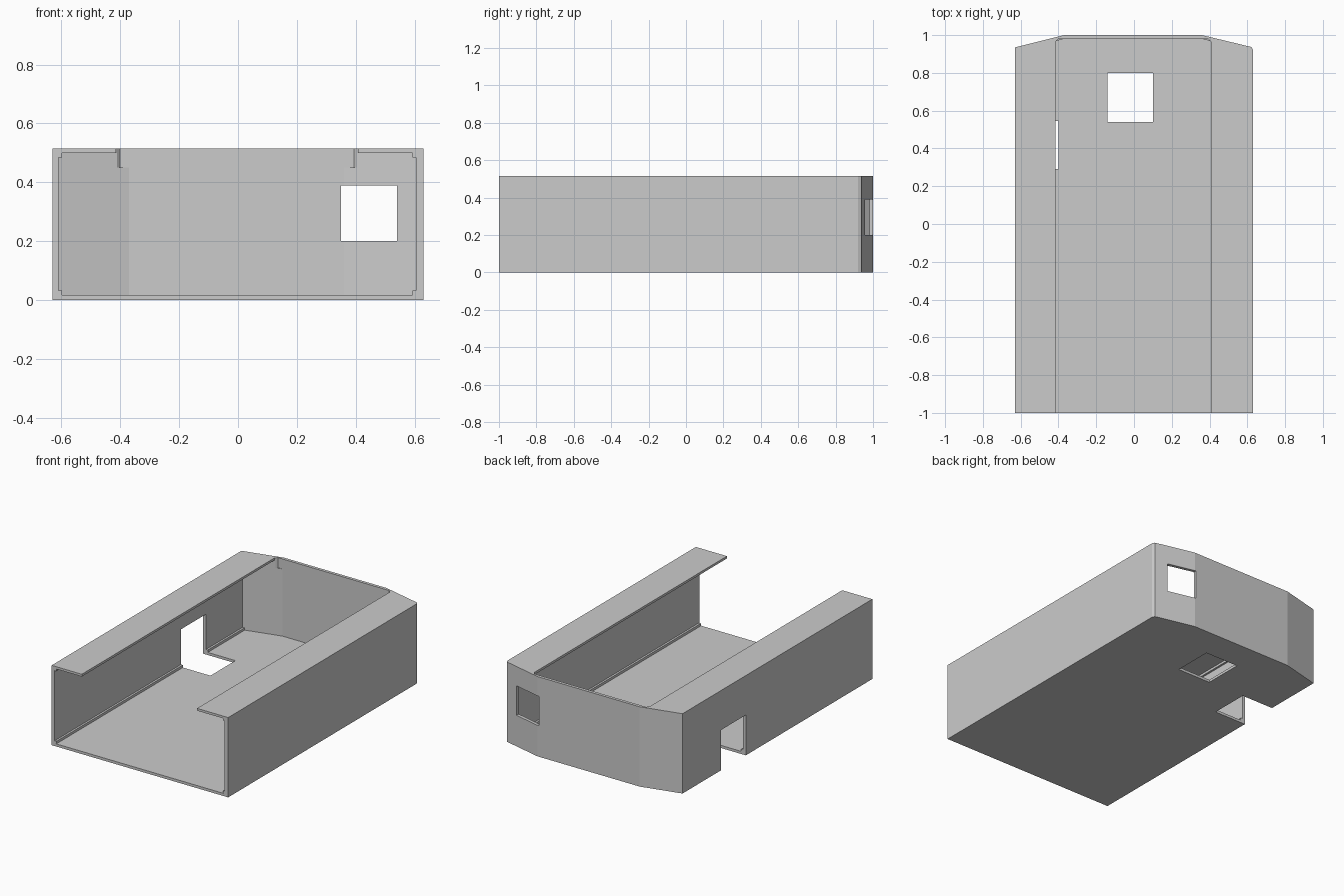
import bpy
import bmesh

if "Cube" in bpy.data.objects:
    bpy.data.objects.remove(bpy.data.objects["Cube"], do_unlink=True)

grey = bpy.data.materials.new("plain grey")
grey.use_nodes = True
grey.diffuse_color = (0.6, 0.6, 0.6, 1)
grey.node_tree.nodes["Principled BSDF"].inputs["Base Color"].default_value = (0.6, 0.6, 0.6, 1)


def prism(name, outline, z0, z1):
    """Extrude a plan outline upwards into a solid."""
    bm = bmesh.new()
    base = bm.faces.new([bm.verts.new((x, y, z0)) for x, y in outline])
    top = bmesh.ops.extrude_face_region(bm, geom=[base])["geom"]
    moved = [v for v in top if isinstance(v, bmesh.types.BMVert)]
    bmesh.ops.translate(bm, verts=moved, vec=(0, 0, z1 - z0))
    bmesh.ops.recalc_face_normals(bm, faces=bm.faces)
    mesh = bpy.data.meshes.new(name)
    bm.to_mesh(mesh)
    bm.free()
    mesh.materials.append(grey)
    obj = bpy.data.objects.new(name, mesh)
    bpy.context.collection.objects.link(obj)
    return obj


def box(name, x0, x1, y0, y1, z0, z1):
    return prism(name, [(x0, y0), (x1, y0), (x1, y1), (x0, y1)], z0, z1)


def cut(obj, cutters):
    """Subtract the cutters and keep the finished mesh."""
    for c in cutters:
        c.hide_render = True
        mod = obj.modifiers.new("cut", 'BOOLEAN')
        mod.operation = 'DIFFERENCE'
        mod.solver = 'EXACT'
        mod.object = c
    bpy.context.view_layer.update()
    graph = bpy.context.evaluated_depsgraph_get()
    mesh = bpy.data.meshes.new_from_object(obj.evaluated_get(graph))
    obj.modifiers.clear()
    obj.data = mesh


# Sleeve with a bent back wall
shell = prism("sleeve_shell", [(-0.63, -1), (0.63, -1), (0.63, 0.92), (0.622, 0.937),
                               (0.36, 1), (-0.37, 1), (-0.63, 0.935)], 0, 0.515)

# Hollow interior, open at the front
cavity = prism("cavity_cutter", [(-0.61, -1.1), (0.605, -1.1), (0.605, 0.918),
                                 (0.36, 0.98), (-0.37, 0.98), (-0.61, 0.918)], 0.017, 0.5)
# Long opening in the top, leaving two flanges
slot = prism("top_slot_cutter", [(-0.415, -1.1), (0.408, -1.1), (0.408, 0.965),
                                 (0.393, 0.98), (-0.4, 0.98), (-0.415, 0.965)], 0.45, 0.6)
# Openings in the back, the floor and the lower side corner
window = box("back_window_cutter", 0.35, 0.54, 0.85, 1.1, 0.2, 0.39)
hatch = box("floor_hatch_cutter", -0.14, 0.10, 0.54, 0.80, -0.1, 0.1)
notch = box("side_notch_cutter", -0.7, -0.4, 0.29, 0.545, -0.1, 0.26)
cutters = [cavity, slot, window, hatch, notch]
cut(shell, cutters)

# Square beads along the four inner corners
for side, x0, x1 in (("right", -0.615, -0.597), ("left", 0.592, 0.61)):
    for level, z0, z1 in (("lower", 0.01, 0.033), ("upper", 0.485, 0.508)):
        bead = box(f"{level}_{side}_bead", x0, x1, -0.998, 0.925, z0, z1)
        if (side, level) == ("right", "lower"):
            cut(bead, [notch])

for c in cutters:
    bpy.data.objects.remove(c, do_unlink=True)
